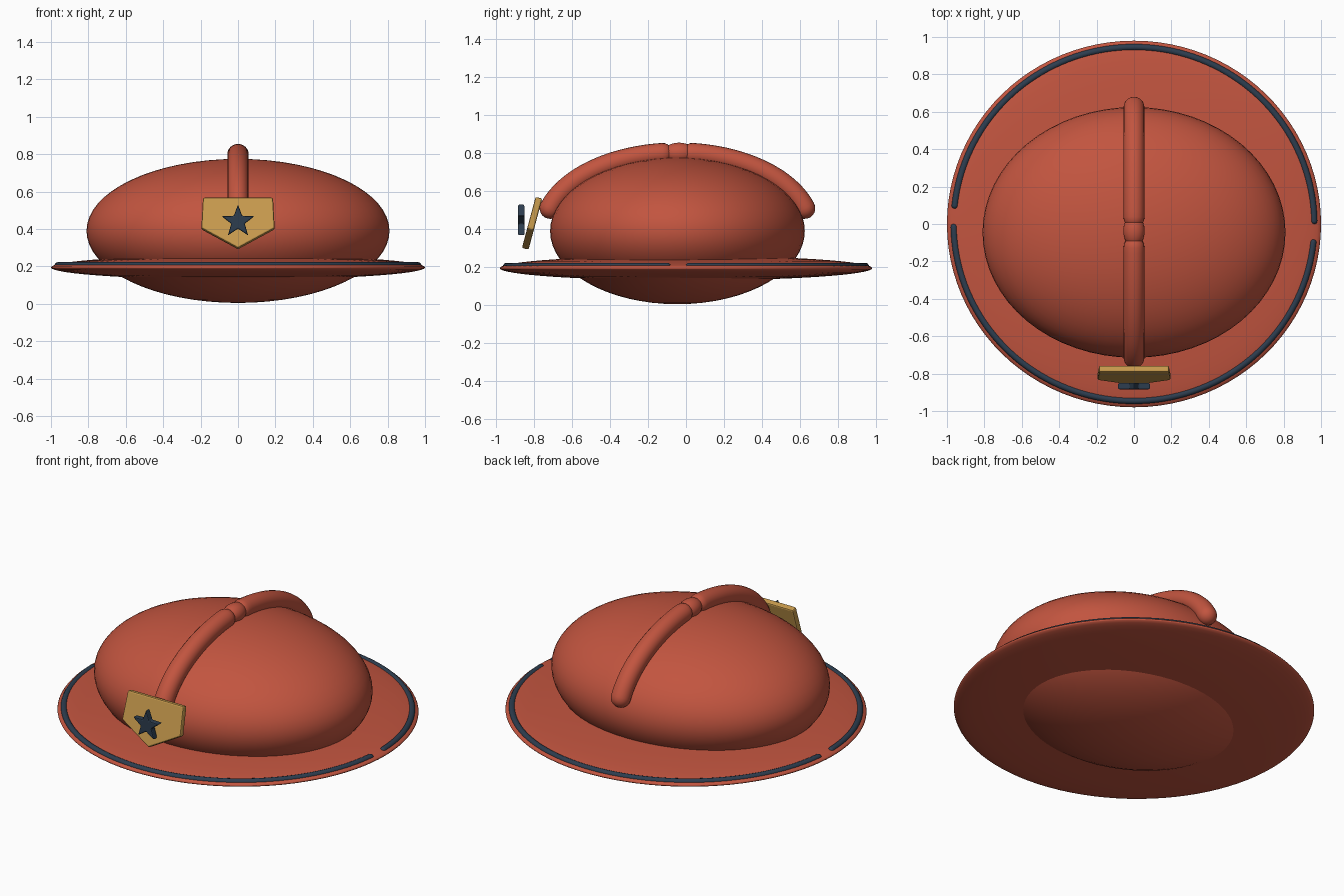
import bpy, bmesh, math
from mathutils import Matrix, Vector

if "Cube" in bpy.data.objects:
    bpy.data.objects.remove(bpy.data.objects["Cube"])


def material(name, rgb):
    m = bpy.data.materials.new(name)
    m.use_nodes = True
    m.diffuse_color = (*rgb, 1)
    m.node_tree.nodes["Principled BSDF"].inputs["Base Color"].default_value = (*rgb, 1)
    return m


RED = material("helmet red", (0.54, 0.09, 0.05))
GOLD = material("badge gold", (0.58, 0.33, 0.075))
NAVY = material("dark navy", (0.026, 0.047, 0.078))


def finish(name, bm, mat, smooth=True):
    bmesh.ops.recalc_face_normals(bm, faces=bm.faces)
    mesh = bpy.data.meshes.new(name)
    bm.to_mesh(mesh)
    bm.free()
    mesh.materials.append(mat)
    mesh.polygons.foreach_set("use_smooth", [smooth] * len(mesh.polygons))
    obj = bpy.data.objects.new(name, mesh)
    bpy.context.collection.objects.link(obj)
    return obj


def ellipsoid(name, centre, radii, mat, segments=64, rings=32):
    bm = bmesh.new()
    place = Matrix.Translation(centre) @ Matrix.Diagonal((*radii, 1))
    bmesh.ops.create_uvsphere(bm, u_segments=segments, v_segments=rings, radius=1, matrix=place)
    return finish(name, bm, mat)


def tube(name, points, side, radius, mat, sides=16):
    """Round tube along a planar path with hemispherical ends; side is the plane normal."""
    bm = bmesh.new()
    side = Vector(side)
    tangents = [(points[min(i + 1, len(points) - 1)] - points[max(i - 1, 0)]).normalized()
                for i in range(len(points))]
    caps = [math.pi / 2 * k / 5 for k in range(5)]
    stations = [(points[0] - tangents[0] * radius * math.cos(a), tangents[0], math.sin(a) * radius)
                for a in caps[1:]]
    stations += [(p, t, radius) for p, t in zip(points, tangents)]
    stations += [(points[-1] + tangents[-1] * radius * math.cos(a), tangents[-1], math.sin(a) * radius)
                 for a in reversed(caps[1:])]
    loops = []
    for p, t, r in stations:
        up = side.cross(t)
        angles = [math.tau * k / sides for k in range(sides)]
        loops.append([bm.verts.new(p + (side * math.cos(a) + up * math.sin(a)) * r) for a in angles])
    for a, b in zip(loops, loops[1:]):
        for k in range(sides):
            n = (k + 1) % sides
            bm.faces.new((a[k], a[n], b[n], b[k]))
    for loop, t, p, sign in ((loops[0], tangents[0], points[0], -1),
                             (loops[-1], tangents[-1], points[-1], 1)):
        tip = bm.verts.new(p + t * radius * sign)
        for k in range(sides):
            bm.faces.new((loop[k], loop[(k + 1) % sides], tip))
    return finish(name, bm, mat)


def plate(name, outline, depth, bevel, mat):
    """Extruded x-z outline, centred on y, with rounded edges."""
    bm = bmesh.new()
    face = bm.faces.new([bm.verts.new((x, -depth / 2, z)) for x, z in outline])
    extruded = bmesh.ops.extrude_face_region(bm, geom=[face])["geom"]
    bmesh.ops.translate(bm, verts=[v for v in extruded if isinstance(v, bmesh.types.BMVert)],
                        vec=(0, depth, 0))
    bmesh.ops.recalc_face_normals(bm, faces=bm.faces)
    bmesh.ops.bevel(bm, geom=bm.edges[:], offset=bevel, segments=2, profile=0.5, affect='EDGES')
    return finish(name, bm, mat, smooth=False)


def arc(start, end, steps, place):
    return [place(math.radians(start + (end - start) * k / steps)) for k in range(steps + 1)]


# Shell and brim
DOME_Y, DOME_Z = -0.045, 0.39
ellipsoid("dome", (0, DOME_Y, DOME_Z), (0.81, 0.67, 0.385), RED)
ellipsoid("brim", (0, 0, 0.195), (1.0, 0.98, 0.065), RED, segments=96)

# Two trim strips around the brim, with small gaps at the sides
for name, start in (("back_brim_trim", 0), ("front_brim_trim", 180)):
    path = arc(start + 1, start + 174, 72,
               lambda a: Vector((0.963 * math.cos(a), 0.945 * math.sin(a), 0.205)))
    tube(name, path, (0, 0, 1), 0.018, NAVY, sides=10)

# Crest tubes over the dome, joined by a small bead
for name, start, end in (("back_crest", 17, 83.5), ("front_crest", 163, 96.5)):
    path = arc(start, end, 28,
               lambda a: Vector((0, DOME_Y + 0.70 * math.cos(a), DOME_Z + 0.41 * math.sin(a))))
    tube(name, path, (1, 0, 0), 0.056, RED, sides=20)
ellipsoid("crest_bead", (0, DOME_Y + 0.008, 0.80), (0.057, 0.085, 0.055), RED, 24, 16)

# Tilted shield badge
shield = plate("badge", [(-0.187, 0.14), (-0.196, -0.03), (0, -0.14), (0.196, -0.03), (0.187, 0.14)],
               0.036, 0.008, GOLD)
shield.location = (0, -0.81, 0.43)
shield.rotation_euler.x = math.radians(-15)

# Upright star in front of the badge
points = []
for k in range(10):
    r = 0.038 if k % 2 else 0.092
    a = math.pi / 2 + math.pi * k / 5
    points.append((r * math.cos(a), r * math.sin(a)))
star = plate("badge_star", points, 0.036, 0.006, NAVY)
star.location = (0, -0.867, 0.44)
